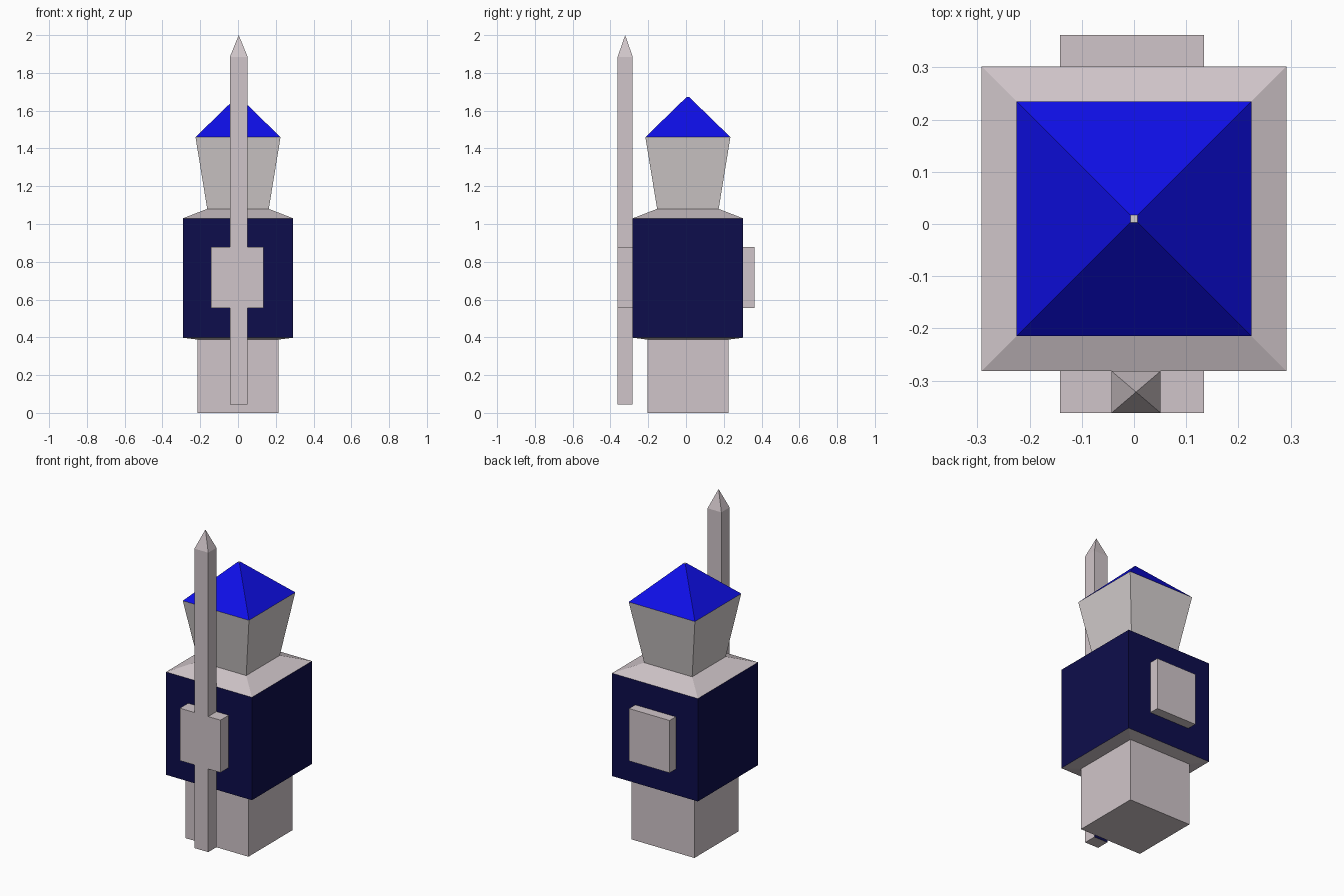
import bpy
import bmesh

cube = bpy.data.objects.get("Cube")
if cube:
    bpy.data.objects.remove(cube, do_unlink=True)


def material(name, rgb):
    m = bpy.data.materials.new(name)
    m.use_nodes = True
    m.diffuse_color = (*rgb, 1)
    m.node_tree.nodes["Principled BSDF"].inputs["Base Color"].default_value = (*rgb, 1)
    return m


STONE = material("warm_grey", (0.63, 0.56, 0.585))
PALE = material("pale_grey", (0.665, 0.624, 0.624))
NAVY = material("navy", (0.004, 0.004, 0.072))
BLUE = material("bright_blue", (0.0045, 0.0045, 0.80))


def loft(name, centre, rings, mats, rule=None):
    """Stack rectangles (half_x, half_y, z); a zero size closes to a point."""
    bm = bmesh.new()
    cx, cy = centre
    prev = None
    for hx, hy, z in rings:
        if hx == 0:
            ring = [bm.verts.new((cx, cy, z))] * 4
        else:
            ring = [bm.verts.new((cx + sx * hx, cy + sy * hy, z))
                    for sx, sy in ((-1, -1), (1, -1), (1, 1), (-1, 1))]
        if prev is None:
            bm.faces.new(ring[::-1])
        else:
            for i in range(4):
                j = (i + 1) % 4
                quad = [prev[i], prev[j], ring[j], ring[i]]
                bm.faces.new(list(dict.fromkeys(quad)))
        prev = ring
    if rings[-1][0]:
        bm.faces.new(prev)
    bm.normal_update()
    if rule:
        for f in bm.faces:
            f.material_index = rule(f)
    mesh = bpy.data.meshes.new(name)
    bm.to_mesh(mesh)
    bm.free()
    for m in mats:
        mesh.materials.append(m)
    ob = bpy.data.objects.new(name, mesh)
    bpy.context.collection.objects.link(ob)
    return ob


BODY = (0, 0.01)

# Body: base, torso with sloped shoulders, flared head
loft("base", BODY, [(0.214, 0.214, 0), (0.214, 0.214, 0.39)], [STONE])
loft("torso", BODY,
     [(0.214, 0.214, 0.388), (0.292, 0.292, 0.398), (0.292, 0.292, 1.03), (0.163, 0.163, 1.08)],
     [STONE, NAVY], lambda f: int(abs(f.normal.z) < 0.1))
loft("head", BODY, [(0.163, 0.163, 1.08), (0.225, 0.225, 1.46)], [PALE])

# Pyramid hat with a tiny flat top
loft("hat", BODY, [(0.225, 0.225, 1.46), (0.007, 0.007, 1.672)],
     [BLUE, PALE], lambda f: int(abs(f.normal.z) > 0.9))

# Front and back plates
for name, y0, y1 in (("front_plate", -0.362, -0.282), ("back_plate", 0.302, 0.362)):
    loft(name, (-0.004, (y0 + y1) / 2),
         [(0.138, (y1 - y0) / 2, 0.556), (0.138, (y1 - y0) / 2, 0.878)], [STONE])

# Spear: shaft with a navy back below the torso, and a pointed tip
loft("spear", (0.004, -0.322),
     [(0.047, 0.04, 0.045), (0.047, 0.04, 0.398), (0.047, 0.04, 1.885), (0, 0, 2.0)],
     [STONE, NAVY],
     lambda f: int(f.normal.y > 0.9 and f.calc_center_median().z < 0.398))
